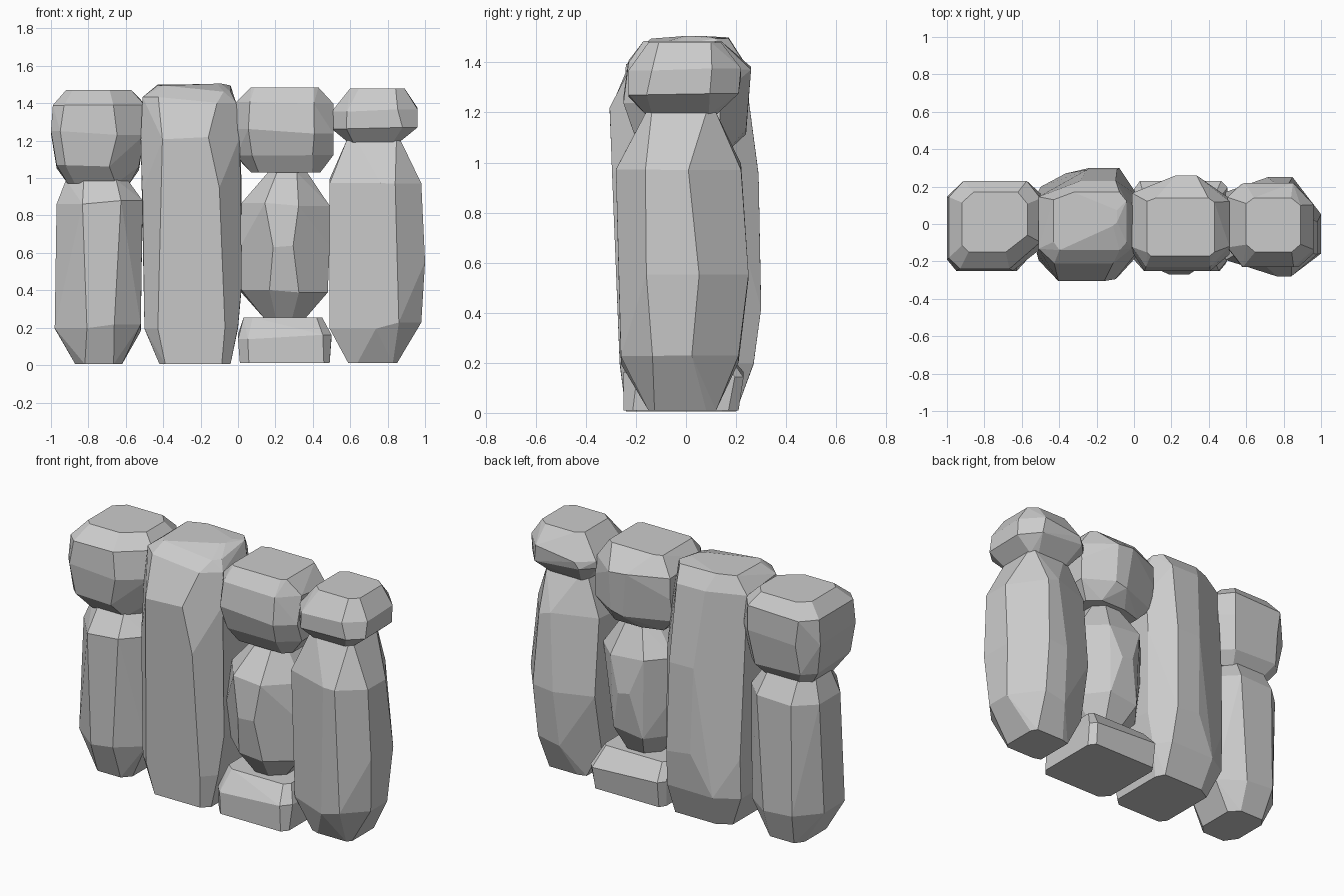
import bpy, bmesh, random
from math import radians


def stone(name, seed, corners, rings):
    """Faceted boulder: hull of chamfered rings (z, x0, x1, y0, y1, chamfer).
    corners = (x, y) chamfer factors: front left, front right, back right, back left."""
    rng = random.Random(seed)
    bm = bmesh.new()
    for i, (z, x0, x1, y0, y1, c) in enumerate(rings):
        wob = 0.0 if i in (0, len(rings) - 1) else 0.02
        plan = ((x0, y0, 1, 1), (x1, y0, -1, 1), (x1, y1, -1, -1), (x0, y1, 1, -1))
        for (x, y, sx, sy), (fa, fb) in zip(plan, corners):
            a = min(c * fa * rng.uniform(0.8, 1.2), 0.6 * (x1 - x0))
            b = min(c * fb * rng.uniform(0.8, 1.2), 0.6 * (y1 - y0))
            dz = rng.uniform(-wob, wob)
            bm.verts.new((x + sx * a, y, z + dz))
            bm.verts.new((x, y + sy * b, z + dz))
    res = bmesh.ops.convex_hull(bm, input=bm.verts)
    junk = {g for g in res["geom_interior"] + res["geom_unused"]
            if isinstance(g, bmesh.types.BMVert)}
    bmesh.ops.delete(bm, geom=list(junk), context='VERTS')
    bmesh.ops.dissolve_limit(bm, angle_limit=radians(6),
                             verts=bm.verts, edges=bm.edges)
    bmesh.ops.recalc_face_normals(bm, faces=bm.faces)
    me = bpy.data.meshes.new(name)
    bm.to_mesh(me)
    bm.free()
    ob = bpy.data.objects.new(name, me)
    bpy.context.collection.objects.link(ob)


# Left column: upright stone with a round cap stone
stone("left_upright_stone", 1, ((1.2, 1.3), (1, 1), (1, 1), (0.9, 0.9)), [
    (0.005, -0.87, -0.62, -0.17, 0.16, 0.05),
    (0.20, -0.98, -0.52, -0.25, 0.22, 0.13),
    (0.88, -0.97, -0.51, -0.25, 0.22, 0.13),
    (0.99, -0.92, -0.59, -0.16, 0.15, 0.07)])
stone("left_cap_stone", 2, ((0.4, 0.4), (1.1, 1), (0.6, 0.6), (0.7, 0.6)), [
    (0.97, -0.91, -0.58, -0.15, 0.14, 0.08),
    (1.06, -0.97, -0.53, -0.23, 0.20, 0.12),
    (1.25, -1.00, -0.50, -0.25, 0.23, 0.13),
    (1.38, -0.99, -0.50, -0.24, 0.23, 0.13),
    (1.47, -0.92, -0.57, -0.15, 0.17, 0.09)])

# Tallest slab, full height
stone("tall_stone", 3, ((0.7, 0.8), (0.9, 0.8), (0.7, 1), (1.8, 0.8)), [
    (0.005, -0.42, -0.04, -0.24, 0.20, 0.05),
    (0.19, -0.50, 0.00, -0.265, 0.27, 0.09),
    (0.42, -0.50, 0.02, -0.275, 0.30, 0.13),
    (0.95, -0.51, 0.02, -0.295, 0.29, 0.15),
    (1.20, -0.52, 0.01, -0.305, 0.26, 0.16),
    (1.42, -0.51, -0.01, -0.21, 0.23, 0.11),
    (1.48, -0.43, -0.04, -0.14, 0.17, 0.05),
    (1.505, -0.25, -0.09, -0.01, 0.10, 0.03)])

# Middle column: base, oval stone and cap
stone("middle_base_stone", 4, ((0.6, 0.7), (0.4, 0.5), (0.3, 0.4), (0.3, 0.4)), [
    (0.01, 0.01, 0.49, -0.25, 0.21, 0.09),
    (0.15, 0.00, 0.50, -0.25, 0.23, 0.10),
    (0.255, 0.03, 0.45, -0.17, 0.15, 0.07)])
stone("middle_oval_stone", 5, ((1, 1), (1, 1), (1, 1), (1, 1)), [
    (0.25, 0.14, 0.36, -0.12, 0.11, 0.06),
    (0.40, 0.02, 0.48, -0.23, 0.20, 0.15),
    (0.65, 0.01, 0.49, -0.27, 0.24, 0.17),
    (0.86, 0.02, 0.49, -0.25, 0.21, 0.14),
    (1.03, 0.16, 0.37, -0.13, 0.12, 0.06)])
stone("middle_cap_stone", 6, ((0.6, 0.7), (0.8, 0.8), (1.2, 0.9), (1.9, 0.7)), [
    (1.03, 0.07, 0.44, -0.15, 0.15, 0.06),
    (1.12, -0.01, 0.51, -0.21, 0.24, 0.13),
    (1.25, -0.01, 0.51, -0.25, 0.245, 0.13),
    (1.39, -0.01, 0.51, -0.23, 0.26, 0.13),
    (1.485, 0.07, 0.43, -0.17, 0.14, 0.03)])

# Right column: upright stone with a flat cap stone
stone("right_upright_stone", 7, ((1.7, 0.6), (0.9, 0.8), (0.9, 1.3), (1.7, 0.6)), [
    (0.01, 0.59, 0.85, -0.15, 0.12, 0.03),
    (0.21, 0.49, 0.98, -0.26, 0.21, 0.15),
    (0.55, 0.49, 1.00, -0.27, 0.25, 0.16),
    (0.98, 0.49, 0.98, -0.28, 0.22, 0.15),
    (1.20, 0.58, 0.87, -0.16, 0.12, 0.03)])
stone("right_cap_stone", 8, ((1, 1), (1, 1), (1.1, 1.1), (0.9, 0.9)), [
    (1.19, 0.59, 0.86, -0.16, 0.12, 0.03),
    (1.28, 0.50, 0.96, -0.23, 0.21, 0.09),
    (1.36, 0.50, 0.96, -0.23, 0.22, 0.10),
    (1.48, 0.60, 0.89, -0.15, 0.14, 0.04)])
